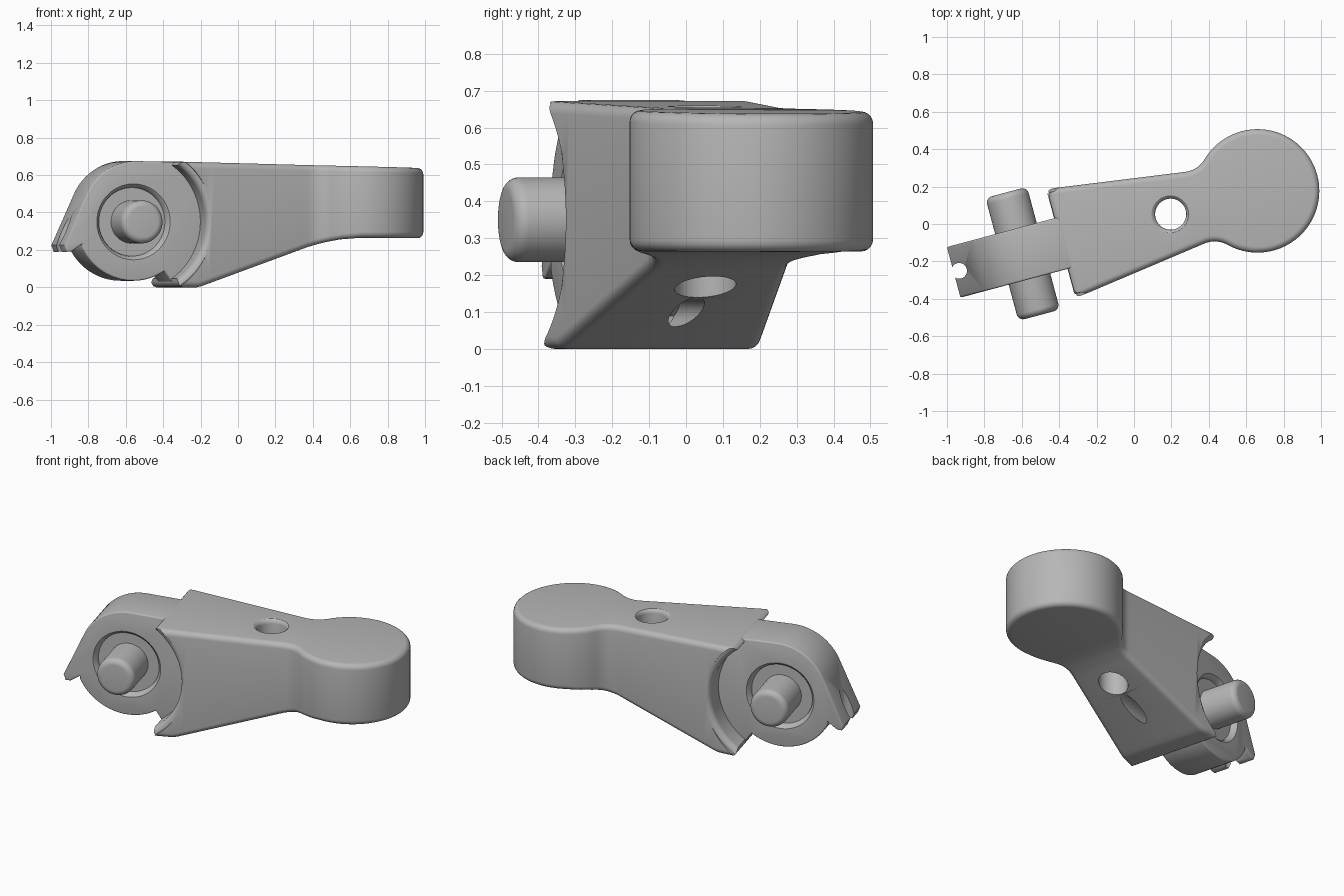
import bpy, bmesh, math
from mathutils import Matrix, Vector

cube = bpy.data.objects.get("Cube")
if cube:
    bpy.data.objects.remove(cube)

TURN = math.radians(15)
PIN_U, PIN_Z = -0.616, 0.35

steel = bpy.data.materials.new("grey_metal")
steel.use_nodes = True
steel.diffuse_color = (0.47, 0.47, 0.47, 1)
steel.node_tree.nodes["Principled BSDF"].inputs["Base Color"].default_value = (0.47, 0.47, 0.47, 1)


def make(name, bm):
    bmesh.ops.recalc_face_normals(bm, faces=bm.faces)
    mesh = bpy.data.meshes.new(name)
    bm.to_mesh(mesh)
    bm.free()
    mesh.materials.append(steel)
    ob = bpy.data.objects.new(name, mesh)
    bpy.context.collection.objects.link(ob)
    return ob


def lathe(name, profile, axis, centre, steps=64):
    """Revolve (radius, height) points, closed on the axis at both ends."""
    bm = bmesh.new()
    rows = []
    for r, h in profile:
        rows.append([bm.verts.new((r * math.cos(2 * math.pi * i / steps),
                                   r * math.sin(2 * math.pi * i / steps), h))
                     for i in range(steps)])
    for a, b in zip(rows, rows[1:]):
        for i in range(steps):
            j = (i + 1) % steps
            bm.faces.new((a[i], a[j], b[j], b[i]))
    bm.faces.new(rows[0])
    bm.faces.new(rows[-1])
    turn = {"X": Matrix.Rotation(math.pi / 2, 4, "Y"),
            "Y": Matrix.Rotation(math.pi / 2, 4, "X"),
            "Z": Matrix()}[axis]
    bm.transform(Matrix.Translation(centre) @ turn)
    return make(name, bm)


def activate(ob):
    bpy.ops.object.select_all(action="DESELECT")
    ob.select_set(True)
    bpy.context.view_layer.objects.active = ob


def cut(ob, cutter):
    mod = ob.modifiers.new("cut", "BOOLEAN")
    mod.operation, mod.solver, mod.object = "DIFFERENCE", "EXACT", cutter
    activate(ob)
    bpy.ops.object.modifier_apply(modifier=mod.name)
    bpy.data.objects.remove(cutter)


def arc(cx, cy, r, a0, a1, n):
    angles = [math.radians(a0 + (a1 - a0) * i / n) for i in range(n + 1)]
    return [(cx + r * math.cos(a), cy + r * math.sin(a)) for a in angles]


# Heights of the lever body along its length
UNDERSIDE = [(-1, 0), (-0.287, 0), (0.34, 0.215), (0.42, 0.238),
             (0.5, 0.256), (0.6, 0.265), (1.2, 0.262)]


def top_z(u):
    return 0.662 - 0.025 * u


def bottom_z(u):
    for (a, za), (b, zb) in zip(UNDERSIDE, UNDERSIDE[1:]):
        if u <= b:
            return za + (zb - za) * (u - a) / (b - a)


# Half plan of the lever: tapered flank, concave blend, round head
HEAD, HEAD_R, BLEND = Vector((0.684, 0)), 0.33, 0.14
start = Vector((-0.405, 0.302))
along = Vector((1, -0.14)).normalized()
out = Vector((-along.y, along.x))
d, s = (HEAD - start).dot(out), (HEAD - start).dot(along)
s -= math.sqrt((HEAD_R + BLEND) ** 2 - (BLEND - d) ** 2)
blend_c = start + along * s + out * BLEND
to_head = HEAD - blend_c
a_line = math.degrees(math.atan2(-out.y, -out.x))
a_head = math.degrees(math.atan2(to_head.y, to_head.x))
half = [tuple(start + along * s * i / 26) for i in range(26)]
half += arc(*blend_c, BLEND, a_line, a_head, 8)
half += arc(*HEAD, HEAD_R, a_head + 180, 0, 36)[1:]
n = len(half)
loop = [Vector(p) for p in half] + [Vector((u, -v)) for u, v in half[-2::-1]]


def inset(dist):
    pts = []
    for i, p in enumerate(loop):
        e0 = (p - loop[i - 1]).normalized()
        e1 = (loop[(i + 1) % len(loop)] - p).normalized()
        n0, n1 = Vector((e0.y, -e0.x)), Vector((e1.y, -e1.x))
        pts.append(p + (n0 + n1) * dist / (1 + n0.dot(n1)))
    return pts


# Lever body lofted with rounded rims
ROUND, STEPS = 0.032, 5
bm = bmesh.new()
rings = []
for side in (1, -1):
    for k in range(STEPS + 1):
        a = math.pi / 2 * (k if side < 0 else STEPS - k) / STEPS
        drop = ROUND * (1 - math.sin(a))
        ring = inset(ROUND * (1 - math.cos(a)))
        rings.append([bm.verts.new((p.x, p.y, top_z(p.x) - drop if side > 0
                                    else bottom_z(p.x) + drop)) for p in ring])
for a, b in zip(rings, rings[1:]):
    for i in range(len(loop)):
        j = (i + 1) % len(loop)
        bm.faces.new((a[i], a[j], b[j], b[i]))
for ring in (rings[0], rings[-1]):
    for i in range(n - 1):
        face = [ring[i], ring[i + 1], ring[-i - 2], ring[-i - 1]]
        bm.faces.new(list(dict.fromkeys(face)))
lever = make("lever_body", bm)

# Round pocket between the cheeks, flared at both outer faces
flare = [(0.37 + 0.035 * (1 - math.cos(math.radians(t))),
          0.245 + 0.035 * math.sin(math.radians(t))) for t in range(0, 91, 15)]
flare.append((0.42, 0.5))
pocket = [(r, -h) for r, h in reversed(flare)] + flare
cut(lever, lathe("pocket_cutter", pocket, "Y", (PIN_U, 0, PIN_Z), 96))

# Vertical hole with a rounded upper rim, and the small lengthwise bore
rim = top_z(0.203)
hole = [(0.083, -0.1), (0.083, rim - 0.025), (0.086, rim - 0.012),
        (0.093, rim - 0.004), (0.105, rim + 0.004), (0.105, 1)]
cut(lever, lathe("hole_cutter", hole, "Z", (0.203, 0, 0)))
cut(lever, lathe("bore_cutter", [(0.04, -0.27), (0.04, 0.3)], "X", (0, 0, 0.1), 32))

# Knuckle between the cheeks, with a hooked tip
outline = [(-0.36, top_z(-0.36) - 0.002)]
outline += arc(-0.6, 0.375, 0.3, 90, 153, 14)
outline += [(-0.998, 0.225), (-0.985, 0.19), (-0.955, 0.192), (-0.9, 0.23)]
outline += arc(PIN_U, PIN_Z, 0.315, 206, 303, 24)
outline += [(-0.405, 0.03), (-0.2, 0.12), (-0.2, 0.6)]
bm = bmesh.new()
face = bm.faces.new([bm.verts.new((u, -0.14, z)) for u, z in outline])
grown = bmesh.ops.extrude_face_region(bm, geom=[face])["geom"]
bmesh.ops.translate(bm, vec=(0, 0.28, 0),
                    verts=[g for g in grown if isinstance(g, bmesh.types.BMVert)])
bmesh.ops.recalc_face_normals(bm, faces=bm.faces)
rims = [e for e in bm.edges if abs(e.verts[0].co.y - e.verts[1].co.y) < 0.01]
bmesh.ops.bevel(bm, geom=rims, offset=0.014, segments=3, profile=0.5,
                affect="EDGES", clamp_overlap=True)
knuckle = make("knuckle", bm)

# Ring recesses around the pin and the notch in the tip
for sign in (-1, 1):
    ring = [(0.183, 0.105 * sign), (0.188, 0.125 * sign),
            (0.205, 0.142 * sign), (0.205, 0.3 * sign)]
    cut(knuckle, lathe("recess_cutter", ring, "Y", (PIN_U, 0, PIN_Z)))
cut(knuckle, lathe("notch_cutter", [(0.042, 0.1), (0.042, 0.6)], "Z", (-0.968, 0, 0), 32))

# Cross pin with rounded ends
end = [(0.115 - 0.035 * (1 - math.cos(math.radians(t))),
        0.305 + 0.035 * math.sin(math.radians(t))) for t in range(0, 91, 15)]
pin = lathe("cross_pin", [(r, -h) for r, h in reversed(end)] + end,
            "Y", (PIN_U, 0, PIN_Z))

for ob in (lever, knuckle, pin):
    activate(ob)
    bpy.ops.object.shade_smooth_by_angle(angle=math.radians(32))
    ob.rotation_euler.z = TURN
